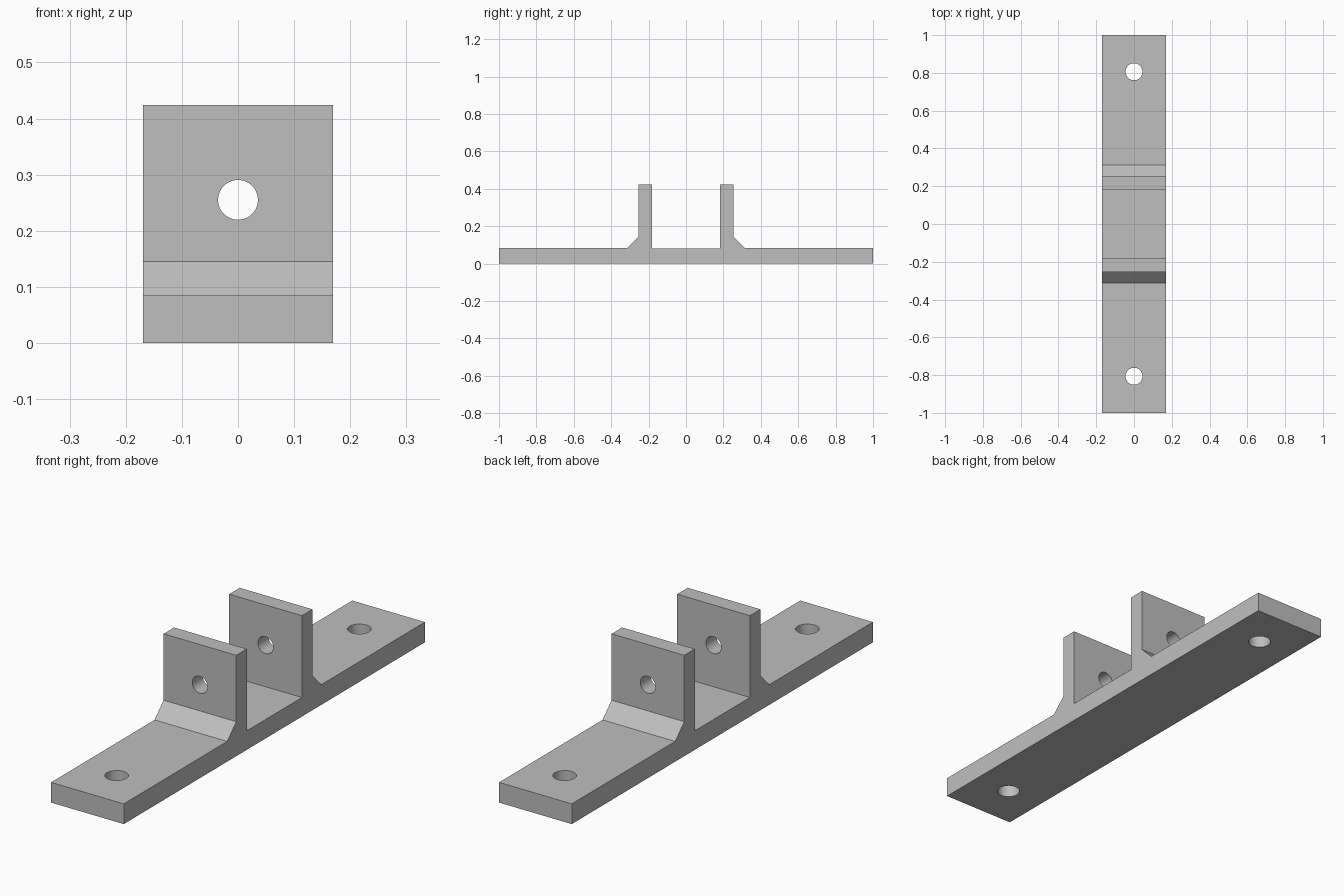
import bpy
import bmesh
from math import pi

cube = bpy.data.objects.get("Cube")
if cube:
    bpy.data.objects.remove(cube)

HALF_WIDTH = 0.169

# Plain grey metal
grey = bpy.data.materials.new("grey metal")
grey.use_nodes = True
colour = (0.52, 0.52, 0.52, 1)
grey.diffuse_color = colour
grey.node_tree.nodes["Principled BSDF"].inputs["Base Color"].default_value = colour

# Side profile: flat base with two chamfered lugs, mirrored in y
half = [(1, 0), (1, 0.085), (0.313, 0.085), (0.253, 0.145),
        (0.253, 0.424), (0.183, 0.424), (0.183, 0.08)]
profile = half + [(-y, z) for y, z in reversed(half)]

bm = bmesh.new()
face = bm.faces.new([bm.verts.new((-HALF_WIDTH, y, z)) for y, z in profile])
extruded = bmesh.ops.extrude_face_region(bm, geom=[face])["geom"]
verts = [v for v in extruded if isinstance(v, bmesh.types.BMVert)]
bmesh.ops.translate(bm, verts=verts, vec=(2 * HALF_WIDTH, 0, 0))
bmesh.ops.recalc_face_normals(bm, faces=bm.faces)
mesh = bpy.data.meshes.new("bracket")
bm.to_mesh(mesh)
bm.free()
mesh.materials.append(grey)
bracket = bpy.data.objects.new("bracket", mesh)
bpy.context.collection.objects.link(bracket)


def drill(name, radius, depth, location, rotation=(0, 0, 0)):
    """Cut a round hole through the bracket with a hidden cylinder."""
    bpy.ops.mesh.primitive_cylinder_add(vertices=48, radius=radius, depth=depth,
                                        location=location, rotation=rotation)
    cutter = bpy.context.object
    cutter.name = name
    cutter.data.materials.append(grey)
    cutter.hide_render = True
    cutter.hide_set(True)
    cut = bracket.modifiers.new(name, "BOOLEAN")
    cut.operation = "DIFFERENCE"
    cut.solver = "EXACT"
    cut.object = cutter


# Mounting holes in the base and the pin hole through both lugs
drill("front_mounting_hole", 0.045, 0.4, (0, -0.806, 0.04))
drill("back_mounting_hole", 0.045, 0.4, (0, 0.806, 0.04))
drill("pin_hole", 0.0355, 0.8, (0, 0, 0.255), (pi / 2, 0, 0))

# Apply the cuts, then remove the cutters
bpy.ops.object.select_all(action="DESELECT")
bracket.select_set(True)
bpy.context.view_layer.objects.active = bracket
for cut in list(bracket.modifiers):
    cutter = cut.object
    bpy.ops.object.modifier_apply(modifier=cut.name)
    bpy.data.objects.remove(cutter)

# Smooth hole walls, sharp edges elsewhere
bpy.ops.object.shade_smooth_by_angle(angle=pi / 6)
